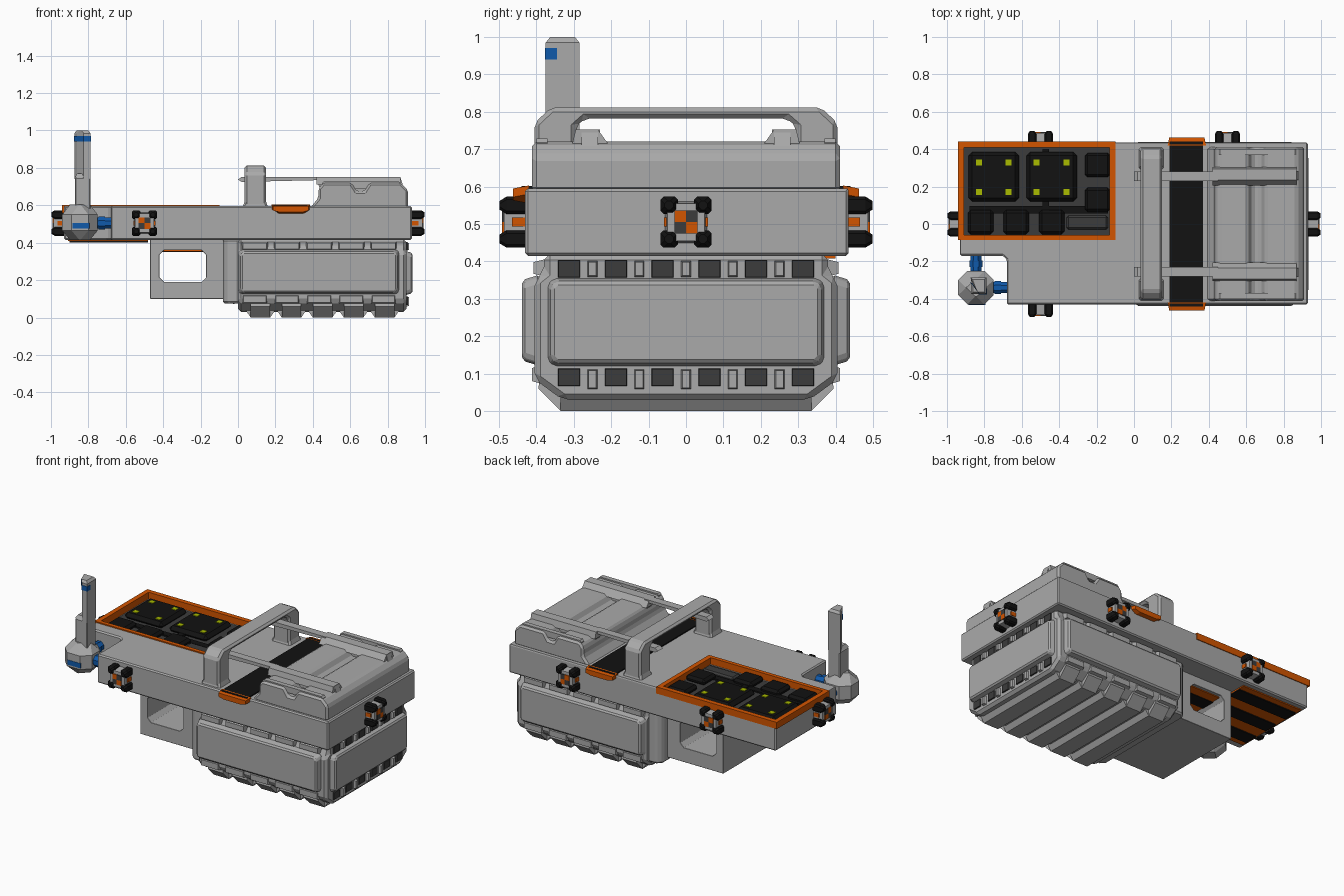
import bpy, bmesh

if "Cube" in bpy.data.objects:
    bpy.data.objects.remove(bpy.data.objects["Cube"])

def material(name, rgb):
    m = bpy.data.materials.new(name)
    m.diffuse_color = (*rgb, 1)
    m.use_nodes = True
    m.node_tree.nodes["Principled BSDF"].inputs["Base Color"].default_value = m.diffuse_color
    return m

GREY = material("grey", (0.4, 0.4, 0.4))
ORANGE = material("orange", (0.65, 0.09, 0.0))
BLACK = material("black", (0.006, 0.006, 0.006))
BLUE = material("blue", (0.005, 0.1, 0.4))
LIME = material("lime", (0.4, 0.5, 0.0))
DARK = material("dark_grey", (0.045, 0.045, 0.045))


def prism(name, pts, axis, a, b, mat=None, bevel=0.0, inset=0.0):
    """Extrude a 2D profile along an axis; inset shrinks the far end."""
    bm = bmesh.new()
    n = len(pts)
    cu, cv = [(min(p[i] for p in pts) + max(p[i] for p in pts)) / 2 for i in (0, 1)]

    def ring(t, s):
        out = []
        for u, v in pts:
            u += (s if u < cu else -s)
            v += (s if v < cv else -s)
            out.append(bm.verts.new({'x': (t, u, v), 'y': (u, t, v), 'z': (u, v, t)}[axis]))
        return out
    r0, r1 = ring(a, 0), ring(b, inset)
    bm.faces.new(r0)
    bm.faces.new(r1)
    for i in range(n):
        j = (i + 1) % n
        bm.faces.new((r0[i], r0[j], r1[j], r1[i]))
    bmesh.ops.recalc_face_normals(bm, faces=bm.faces)
    me = bpy.data.meshes.new(name)
    bm.to_mesh(me)
    bm.free()
    ob = bpy.data.objects.new(name, me)
    bpy.context.collection.objects.link(ob)
    me.materials.append(mat or GREY)
    if bevel:
        add_bevel(ob, bevel)
    return ob


def add_bevel(ob, width):
    mod = ob.modifiers.new("bevel", 'BEVEL')
    mod.width, mod.segments, mod.limit_method = width, 1, 'ANGLE'


def rect(u0, u1, v0, v1, c=0.0):
    if not c:
        return [(u0, v0), (u1, v0), (u1, v1), (u0, v1)]
    return [(u0 + c, v0), (u1 - c, v0), (u1, v0 + c), (u1, v1 - c),
            (u1 - c, v1), (u0 + c, v1), (u0, v1 - c), (u0, v0 + c)]


def box(name, x0, x1, y0, y1, z0, z1, mat=None, bevel=0.0):
    return prism(name, rect(x0, x1, y0, y1), 'z', z0, z1, mat, bevel)


def cut(ob, cutter):
    mod = ob.modifiers.new("cut", 'BOOLEAN')
    mod.operation, mod.solver, mod.object = 'DIFFERENCE', 'EXACT', cutter
    bpy.context.view_layer.objects.active = ob
    bpy.ops.object.modifier_apply(modifier=mod.name)
    bpy.data.objects.remove(cutter)


# Main slab, L-shaped in plan, with a recessed tray
slab = prism("main_slab", [(-.93, -.17), (-.70, -.17), (-.68, -.19), (-.68, -.43), (.93, -.43),
                           (.93, .435), (-.93, .435)], 'z', .415, .595)
cut(slab, box("tray_cutter", -.915, -.125, -.065, .415, .55, .7))
add_bevel(slab, .01)

# Orange tray frame and the modules inside it
frame = box("tray_frame", -.94, -.10, -.085, .44, .56, .602, ORANGE)
cut(frame, box("frame_cutter", -.91, -.13, -.06, .41, .5, .7))
box("tray_floor", -.912, -.128, -.062, .412, .545, .556, DARK)
for x in (-.75, -.44):
    box("large_module", x - .135, x + .135, .12, .385, .55, .592, BLACK, .02)
    for dx in (-.08, .08):
        for y in (.17, .33):
            box("module_light", x + dx - .016, x + dx + .016, y - .016, y + .016, .585, .596, LIME)
for x, y in ((-.82, .01), (-.63, .01), (-.44, .01), (-.195, .315), (-.195, .13)):
    box("small_module", x - .068, x + .068, y - .065, y + .065, .55, .59, BLACK, .015)
box("tray_cable", -.88, -.14, .055, .095, .55, .565, BLACK)
box("tray_cable", -.49, -.455, .0, .4, .55, .572, BLACK)
box("tray_bar", -.36, -.14, -.03, .045, .55, .575, DARK, .01)

# Striped plate below the tray, and its continuation over the grip window
box("underside_plate", -.91, -.48, -.12, .40, .408, .42, ORANGE)
box("window_ceiling", -.41, -.18, -.28, .28, .354, .37, ORANGE)
for i in range(3):
    y = -.035 + i * .175
    box("underside_strip", -.90, -.48, y - .045, y + .045, .402, .41, BLACK)
    box("ceiling_strip", -.41, -.18, y - .185, y - .095, .351, .36, BLACK)

# Lower housing
prism("lower_housing", [(-.33, .03), (.33, .03), (.405, .085), (.405, .35), (.38, .37), (.38, .42),
                        (-.38, .42), (-.38, .37), (-.405, .35), (-.405, .085)],
      'x', .0, .90, None, .02)
prism("housing_neck", rect(-.08, .03, -.37, .37, .03), 'z', .075, .42, None, .01)

# Side and end panels on the housing
for s in (-1, 1):
    prism("side_panel", rect(.0, .865, .12, .365, .015), 'y', s * .39, s * .438, None, .008, .015)
    for i in range(5):
        x = .09 + i * .172
        prism("upper_side_rib", rect(x - .075, x + .075, .355, .41), 'y', s * .36, s * .408, None, 0, .012)
        prism("lower_side_rib", rect(x - .075, x + .075, .065, .13), 'y', s * .36, s * .412, None, 0, .015)
prism("end_panel", rect(-.375, .375, .115, .36, .015), 'x', .88, .932, None, .008, .015)
for i in range(6):
    y = (i - 2.5) * .125
    prism("upper_end_rib", rect(y - .036, y + .036, .35, .41), 'x', .86, .908, DARK, 0, .008)
    prism("lower_end_rib", rect(y - .036, y + .036, .06, .12), 'x', .86, .908, DARK, 0, .008)
for i in range(7):
    y = (i - 3) * .125
    if abs(y) < .36:
        for z0, z1 in ((.35, .41), (.05, .12)):
            prism("end_rib_divider", rect(y - .022, y + .022, z0, z1), 'x', .86, .915, None, 0, .012)

# Ridges across the bottom
for i in range(5):
    x = .12 + i * .166
    prism("bottom_ridge", [(x - .08, .04), (x + .08, .04), (x + .052, .0), (x - .052, .0)],
          'y', -.335, .335)
    for s in (-1, 1):
        prism("ridge_end", [(s * .335, .0), (s * .395, .06), (s * .39, .09), (s * .335, .05)],
              'x', x - .052, x + .052)

# Grip block with a window through it
grip = prism("grip", [(-.47, .10), (-.08, .10), (-.02, .07), (-.02, .42), (-.47, .42)], 'y', -.30, .30)
cut(grip, prism("window_cutter", rect(-.42, -.17, .19, .36, .025), 'y', -.6, .6))
add_bevel(grip, .012)

# Raised lid with a groove across it
lid = prism("lid", [(.385, .585), (.91, .585), (.91, .68), (.89, .70), (.87, .72), (.455, .72),
                    (.43, .69), (.43, .64)], 'y', -.412, .412)
cut(lid, prism("groove_cutter", [(.60, .73), (.71, .73), (.675, .675), (.635, .675)], 'y', -.6, .6))
add_bevel(lid, .012)
for s in (-1, 1):
    # Thin rail from the handle, thicker over the lid
    prism("rail_arm", [(.0, .737), (.02, .725), (.45, .735), (.45, .752), (.02, .752)], 'y', s * .23, s * .28)
    prism("lid_rail", [(s * .205, .71), (s * .305, .71), (s * .295, .752), (s * .235, .752)],
          'x', .42, .87)
    prism("rail_web", [(.44, .68), (.89, .68), (.87, .745), (.42, .745)], 'y', s * .235, s * .28)
    prism("lid_edge_bar", rect(.45, .87, .69, .728, .01), 'y', s * .37, s * .40)

# Carry handle
prism("carry_handle", [(-.405, .58), (-.405, .77), (-.36, .812), (.36, .812), (.405, .77), (.405, .58),
                       (.295, .58), (.295, .76), (.27, .782), (-.27, .782), (-.295, .76), (-.295, .58)],
      'x', .035, .15, None, .012)
for s in (-1, 1):
    prism("handle_foot", rect(.025, .16, s * .35 - .06, s * .35 + .06, .01), 'z', .59, .62, None, 0, .01)

# Strap over the deck with tapered end clips
box("strap", .19, .37, -.44, .44, .59, .602, BLACK)
for s in (-1, 1):
    prism("strap_clip", [(.18, .58), (.215, .555), (.35, .555), (.385, .58), (.385, .603), (.18, .603)],
          'y', s * .42, s * .462, ORANGE, 0, .008)

# Marker studs on the sides: plate, four black corners, checker face
def stud(cx, cy, nx, ny):
    axis, c, n, base = ('x', cy, nx, .925) if nx else ('y', cx, ny, .425)
    z = .505

    def plate(name, u, v, r, d0, d1, mat, ch=0.0, ins=0.0):
        prism(name, rect(c + u - r, c + u + r, z + v - r, z + v + r, ch), axis,
              n * (base + d0), n * (base + d1), mat, 0, ins)
    plate("marker_body", 0, 0, .056, 0, .062, None, .018, .006)
    for a in (-1, 1):
        for b in (-1, 1):
            plate("marker_corner", a * .045, b * .045, .023, 0, .055, BLACK, .008)
            plate("marker_corner_tip", a * .045, b * .045, .023, .055, .073, BLACK, .008, .011)
            plate("marker_check", a * .0155, b * .0155, .0155, .05, .067, ORANGE if a * b < 0 else DARK)
        prism("marker_side", rect(c + a * .045 - .014, c + a * .045 + .014, z - .012, z + .012), axis,
              n * base, n * (base + .04), ORANGE)

for args in ((-.5, 0, 0, -1), (-.5, 0, 0, 1), (.5, 0, 0, 1), (0, 0, 1, 0), (0, 0, -1, 0)):
    stud(*args)

# Antenna: faceted base, lower post, wedge-shaped upper mast
base_plan = rect(-.94, -.75, -.43, -.25, .05)
prism("antenna_base", base_plan, 'z', .465, .55)
prism("antenna_base_top", base_plan, 'z', .55, .605, None, 0, .042)
prism("antenna_base_bottom", base_plan, 'z', .465, .415, None, 0, .042)
box("antenna_base_band", -.885, -.795, -.432, -.42, .475, .505, BLUE)
box("antenna_post", -.872, -.788, -.375, -.285, .56, .75, None, .006)
prism("antenna_post_slope", rect(-.872, -.788, -.375, -.285), 'z', .75, .77, None, 0, .012)
tri = [(-.875, -.285), (-.86, -.325), (-.825, -.375), (-.788, -.375), (-.788, -.285)]
prism("antenna_mast", tri, 'z', .74, .985)
prism("antenna_tip", tri, 'z', .985, 1.0, None, 0, .012)
prism("antenna_band", [(-.877, -.31), (-.862, -.328), (-.827, -.377), (-.786, -.377), (-.786, -.345),
                       (-.82, -.345)], 'z', .94, .97, BLUE)

# Blue connectors from the antenna base to the slab
prism("rear_connector", rect(-.875, -.815, .475, .535, .018), 'y', -.27, -.16, BLUE)
prism("rear_connector_collar", rect(-.88, -.81, .47, .54, .02), 'y', -.23, -.195, BLUE)
prism("side_connector", rect(-.37, -.31, .475, .535, .018), 'x', -.77, -.67, BLUE)
prism("side_connector_collar", rect(-.375, -.305, .47, .54, .02), 'x', -.745, -.71, BLUE)
